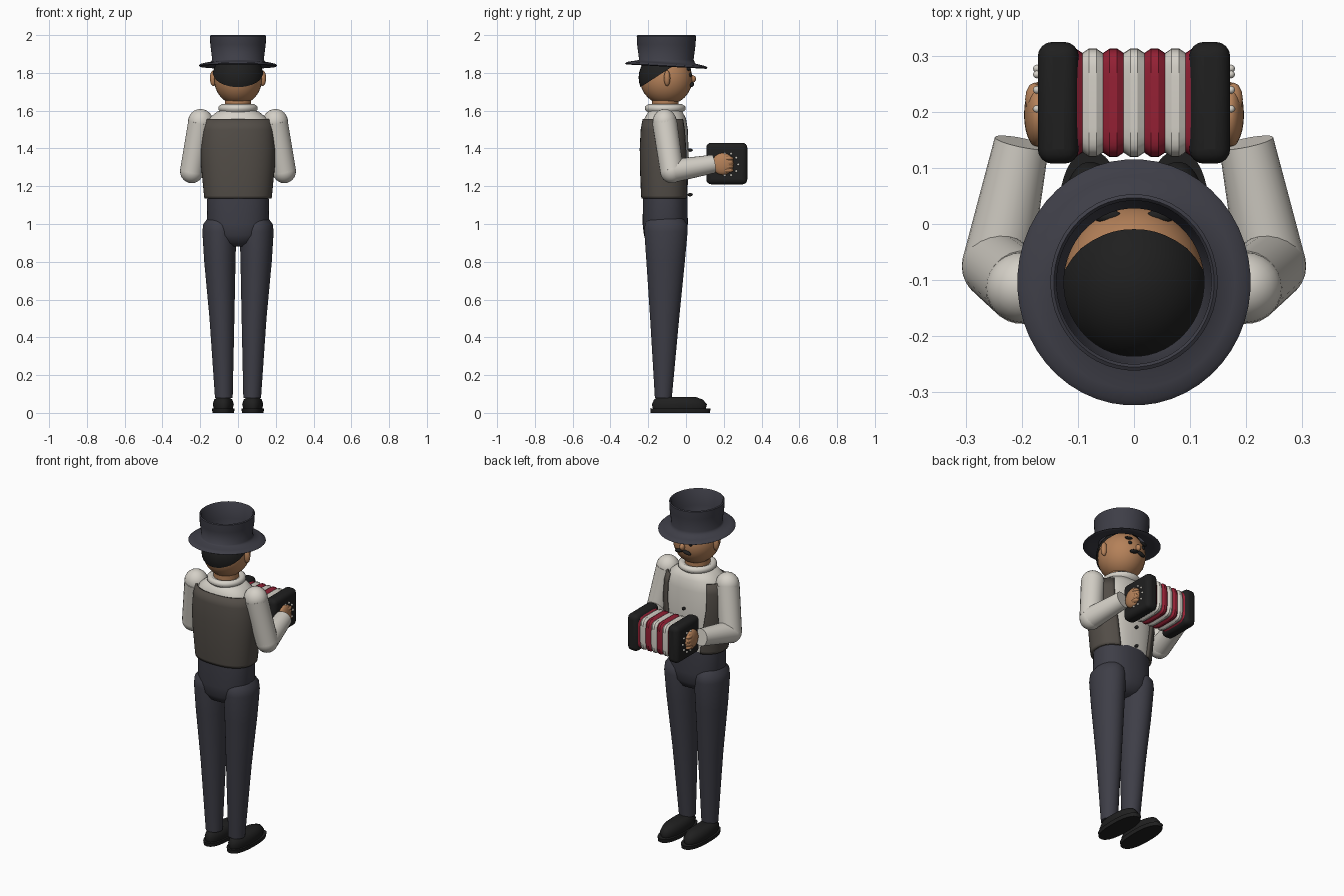
import bpy
import bmesh
from math import sin, cos, pi
from mathutils import Vector, Matrix

cube = bpy.data.objects.get("Cube")
if cube:
    bpy.data.objects.remove(cube, do_unlink=True)


def material(name, r, g, b):
    m = bpy.data.materials.new(name)
    m.use_nodes = True
    m.diffuse_color = (r, g, b, 1)
    bsdf = m.node_tree.nodes["Principled BSDF"]
    bsdf.inputs["Base Color"].default_value = (r, g, b, 1)
    bsdf.inputs["Roughness"].default_value = 0.7
    return m


NAVY = material("dark blue cloth", 0.048, 0.048, 0.063)
VEST = material("brown grey cloth", 0.085, 0.074, 0.063)
SHIRT = material("off white", 0.66, 0.63, 0.57)
SKIN = material("skin", 0.46, 0.22, 0.1)
BLACK = material("black", 0.014, 0.014, 0.014)
RED = material("red", 0.3, 0.015, 0.035)


def finish(name, bm, mat, smooth=0.7):
    bmesh.ops.recalc_face_normals(bm, faces=bm.faces)
    mesh = bpy.data.meshes.new(name)
    bm.to_mesh(mesh)
    bm.free()
    ob = bpy.data.objects.new(name, mesh)
    bpy.context.collection.objects.link(ob)
    mesh.materials.append(mat)
    bpy.ops.object.select_all(action="DESELECT")
    ob.select_set(True)
    bpy.context.view_layer.objects.active = ob
    bpy.ops.object.shade_smooth_by_angle(angle=smooth)
    return ob


def power(v, n):
    return abs(v) ** (2 / n) * (1 if v >= 0 else -1)


def loft(name, rings, mat, n=2, segs=40, along="Z", caps=True, smooth=0.7):
    """Skin superellipse rings given as (centre u, centre v, height, radius u, radius v)."""
    bm = bmesh.new()
    loops = []
    for cu, cv, w, ru, rv in rings:
        loop = []
        for i in range(segs):
            a = 2 * pi * (i + 0.5) / segs
            u, v = cu + ru * power(cos(a), n), cv + rv * power(sin(a), n)
            loop.append(bm.verts.new((u, v, w) if along == "Z" else (w, u, v)))
        loops.append(loop)
    for p, q in zip(loops, loops[1:]):
        for i in range(segs):
            j = (i + 1) % segs
            bm.faces.new((p[i], p[j], q[j], q[i]))
    if caps:
        bm.faces.new(loops[0])
        bm.faces.new(loops[-1])
    return finish(name, bm, mat, smooth)


def ellipsoid(name, centre, radii, mat, segs=24, cut=None, turn=0):
    bm = bmesh.new()
    bmesh.ops.create_uvsphere(bm, u_segments=segs, v_segments=segs // 2, radius=1)
    m = Matrix.Translation(centre) @ Matrix.Rotation(turn, 4, "Y") @ Matrix.Diagonal((*radii, 1))
    bmesh.ops.transform(bm, matrix=m, verts=bm.verts)
    if cut:
        bmesh.ops.bisect_plane(bm, geom=bm.verts[:] + bm.edges[:] + bm.faces[:],
                               plane_co=cut[0], plane_no=cut[1], clear_inner=True)
    return finish(name, bm, mat, 1.2)


def limb(name, a, b, ra, rb, mat):
    a, b = Vector(a), Vector(b)
    bm = bmesh.new()
    bmesh.ops.create_cone(bm, cap_ends=True, segments=24, radius1=ra, radius2=rb,
                          depth=(b - a).length)
    rot = (b - a).to_track_quat("Z", "Y").to_matrix().to_4x4()
    bmesh.ops.transform(bm, matrix=Matrix.Translation((a + b) / 2) @ rot, verts=bm.verts)
    return finish(name, bm, mat)


CY = -0.11  # body axis

# Trousers: pelvis and tapered legs, with shoes
loft("pelvis", [(0, CY, 0.88, 0.05, 0.05), (0, CY, 0.9, 0.1, 0.09), (0, CY, 0.94, 0.145, 0.113),
                (0, CY, 1.0, 0.165, 0.12), (0, CY, 1.15, 0.163, 0.118)], NAVY, n=2.3)
for s, side in ((1, "left"), (-1, "right")):
    loft(side + "_trouser_leg",
         [(s * 0.075, -0.12, 0.08, 0.047, 0.045), (s * 0.085, -0.113, 0.5, 0.066, 0.077),
          (s * 0.096, -0.108, 0.8, 0.083, 0.102), (s * 0.099, -0.106, 0.96, 0.09, 0.115),
          (s * 0.098, -0.106, 1.0, 0.086, 0.112), (s * 0.095, -0.106, 1.03, 0.066, 0.09)], NAVY)
    loft(side + "_shoe_sole", [(s * 0.078, -0.03, 0, 0.057, 0.157), (s * 0.078, -0.03, 0.022, 0.06, 0.16)],
         BLACK, n=2.4)
    loft(side + "_shoe_upper",
         [(s * 0.078, -0.035, 0.02, 0.05, 0.14), (s * 0.078, -0.035, 0.045, 0.056, 0.146),
          (s * 0.078, -0.04, 0.07, 0.048, 0.13), (s * 0.078, -0.05, 0.085, 0.03, 0.1)],
         BLACK, n=2.2, smooth=1.2)

# Shirt body, collar and neck
loft("shirt_body", [(0, CY, 1.14, 0.163, 0.117), (0, CY, 1.35, 0.18, 0.125), (0, CY, 1.5, 0.172, 0.12),
                    (0, CY, 1.56, 0.155, 0.11), (0, CY, 1.595, 0.11, 0.09), (0, CY, 1.61, 0.06, 0.06)],
     SHIRT, n=2.4)
loft("neck", [(0, CY, 1.58, 0.07, 0.07), (0, CY, 1.67, 0.07, 0.07)], SKIN)
loft("collar", [(0, CY, 1.59, 0.09, 0.09), (0, CY, 1.605, 0.105, 0.108), (0, CY, 1.622, 0.104, 0.107),
                (0, CY, 1.634, 0.088, 0.09), (0, CY, 1.625, 0.07, 0.07)], SHIRT, caps=False, smooth=1.2)

# Vest: an arc around the body, open at the chest
bm = bmesh.new()
previous = None
for z, rx, ry, gap in ((1.135, 0.178, 0.126, 0.5), (1.15, 0.18, 0.128, 0.5), (1.3, 0.195, 0.134, 0.58),
                       (1.4, 0.2, 0.135, 0.66), (1.5, 0.193, 0.13, 0.7), (1.555, 0.178, 0.12, 0.72)):
    row = []
    for i in range(49):
        a = gap + (2 * pi - 2 * gap) * i / 48
        row.append(bm.verts.new((rx * power(sin(a), 2.4), CY + ry * power(cos(a), 2.4), z)))
    if previous:
        for i in range(48):
            bm.faces.new((previous[i], previous[i + 1], row[i + 1], row[i]))
    previous = row
vest = finish("vest", bm, VEST)
thick = vest.modifiers.new("thickness", "SOLIDIFY")
thick.thickness = 0.012
thick.offset = -1

# Shirt buttons
for k in range(3):
    ellipsoid("shirt_button_%d" % (k + 1), (0, 0.022, 1.155 + 0.118 * k), (0.009, 0.014, 0.009), BLACK, 12)

# Arms and hands
for s, side in ((1, "left"), (-1, "right")):
    shoulder, elbow, wrist = (s * 0.198, -0.113, 1.54), (s * 0.245, -0.075, 1.28), (s * 0.2, 0.145, 1.318)
    ellipsoid(side + "_shoulder", shoulder, (0.067, 0.064, 0.069), SHIRT)
    limb(side + "_upper_sleeve", shoulder, elbow, 0.066, 0.062, SHIRT)
    ellipsoid(side + "_elbow", elbow, (0.062, 0.062, 0.064), SHIRT)
    limb(side + "_lower_sleeve", elbow, wrist, 0.062, 0.049, SHIRT)
    ellipsoid(side + "_hand", (s * 0.172, 0.195, 1.318), (0.024, 0.058, 0.058), SKIN)
    for k in range(4):
        ellipsoid(side + "_finger_%d" % (k + 1), (s * 0.178, 0.222, 1.284 + 0.021 * k),
                  (0.016, 0.03, 0.012), SKIN, 12)

# Squeezebox: pleated bellows between two rounded end blocks
BY, BZ = 0.216, 1.32
pitch = 0.0368
for k in range(-3, 4):
    x = k * pitch
    h = pitch / 2
    loft("bellows_fold_%d" % (k + 4),
         [(BY, BZ, x - h, 0.089, 0.089), (BY, BZ, x - h * 0.35, 0.097, 0.097),
          (BY, BZ, x + h * 0.35, 0.097, 0.097), (BY, BZ, x + h, 0.089, 0.089)],
         RED if k % 2 else SHIRT, n=6, segs=32, along="X", smooth=0.35)
for s, side in ((1, "left"), (-1, "right")):
    bm = bmesh.new()
    bmesh.ops.create_cube(bm, size=1)
    m = Matrix.Translation((s * 0.135, BY, BZ)) @ Matrix.Diagonal((0.073, 0.217, 0.22, 1))
    bmesh.ops.transform(bm, matrix=m, verts=bm.verts)
    block = finish(side + "_end_block", bm, BLACK)
    bevel = block.modifiers.new("rounding", "BEVEL")
    bevel.width = 0.026
    bevel.segments = 4
    for k in range(10):
        a = 2 * pi * k / 10
        ellipsoid("%s_key_%d" % (side, k + 1),
                  (s * 0.173, BY + 0.006 + 0.055 * cos(a), BZ - 0.005 + 0.06 * sin(a)),
                  (0.007, 0.007, 0.007), SHIRT, 12)

# Head, hair and face
ellipsoid("head", (0, -0.105, 1.768), (0.127, 0.139, 0.138), SKIN, 32)
ellipsoid("hair", (0, -0.108, 1.775), (0.136, 0.143, 0.138), BLACK, 32,
          cut=((0, -0.24, 1.725), (0, -0.55, 0.85)))
ellipsoid("nose", (0, 0.034, 1.768), (0.015, 0.019, 0.02), SKIN, 16)
for s, side in ((1, "left"), (-1, "right")):
    ellipsoid(side + "_ear", (s * 0.13, -0.1, 1.772), (0.019, 0.017, 0.042), SKIN, 16)
    ellipsoid(side + "_eye", (s * 0.046, 0.022, 1.79), (0.011, 0.009, 0.011), BLACK, 12)
    ellipsoid(side + "_eyebrow", (s * 0.05, 0.015, 1.82), (0.027, 0.012, 0.008), BLACK, 16, turn=s * 0.15)
    ellipsoid(side + "_moustache", (s * 0.024, 0.03, 1.739), (0.03, 0.013, 0.011), BLACK, 16, turn=s * 0.25)

# Hat: open crown with a drooping brim
profile = [(0.125, 1.85), (0.137, 1.9), (0.138, 1.995), (0.143, 2.0), (0.149, 1.996), (0.147, 1.95),
           (0.137, 1.87), (0.145, 1.858), (0.18, 1.851), (0.2, 1.846), (0.208, 1.838),
           (0.2, 1.833), (0.17, 1.84), (0.125, 1.85)]
hat = loft("hat", [(0, -0.104, z, r, r * 1.055) for r, z in profile], NAVY, segs=48, caps=False, smooth=0.9)
for v in hat.data.vertices:
    if v.co.z < 1.862:
        v.co.z -= 0.055 * (v.co.y + 0.104)
